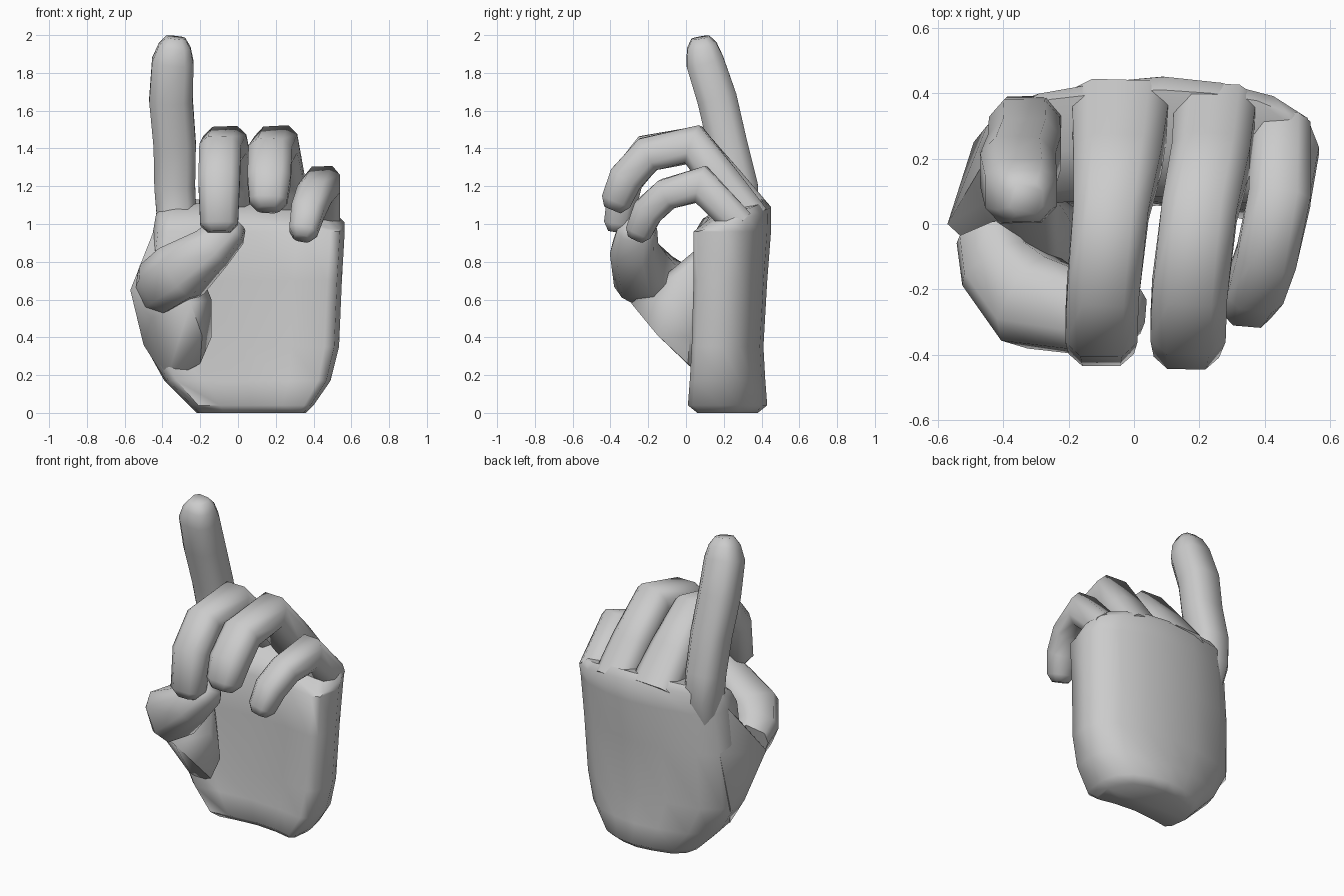
import bpy, bmesh, math
from mathutils import Vector

cube = bpy.data.objects.get("Cube")
if cube:
    bpy.data.objects.remove(cube, do_unlink=True)

GREY = (0.6, 0.6, 0.6, 1.0)
skin = bpy.data.materials.new("plain grey")
skin.use_nodes = True
skin.diffuse_color = GREY
bsdf = skin.node_tree.nodes["Principled BSDF"]
bsdf.inputs["Base Color"].default_value = GREY
bsdf.inputs["Roughness"].default_value = 0.7


def finish(name, bm):
    """Turn a bmesh into a smooth shaded grey object."""
    bmesh.ops.recalc_face_normals(bm, faces=bm.faces)
    mesh = bpy.data.meshes.new(name)
    bm.to_mesh(mesh)
    bm.free()
    mesh.materials.append(skin)
    obj = bpy.data.objects.new(name, mesh)
    bpy.context.collection.objects.link(obj)
    bpy.ops.object.select_all(action='DESELECT')
    obj.select_set(True)
    bpy.context.view_layer.objects.active = obj
    bpy.ops.object.shade_smooth_by_angle(angle=math.radians(55))


def loft(name, rings):
    """Skin a stack of equal rings and cap both ends."""
    bm = bmesh.new()
    loops = [[bm.verts.new(p) for p in ring] for ring in rings]
    n = len(loops[0])
    for a, b in zip(loops, loops[1:]):
        for i in range(n):
            j = (i + 1) % n
            bm.faces.new((a[i], a[j], b[j], b[i]))
    bm.faces.new(loops[0][::-1])
    bm.faces.new(loops[-1])
    finish(name, bm)


def hull(name, points):
    """Faceted mound wrapped around a few points."""
    bm = bmesh.new()
    for p in points:
        bm.verts.new(p)
    bmesh.ops.convex_hull(bm, input=bm.verts)
    bmesh.ops.delete(bm, geom=[v for v in bm.verts if not v.link_faces], context='VERTS')
    finish(name, bm)


# Rounded box section shared by all digits
SECTION = [(1, -.5), (1, .5), (.58, 1), (-.58, 1),
           (-1, .5), (-1, -.5), (-.58, -1), (.58, -1)]


def digit(name, path, side=(1, 0, 0)):
    """Path items: x, y, z, half width, half depth. The tip is rounded off."""
    pts = [Vector(p[:3]) for p in path]
    rings = []
    for i, p in enumerate(path):
        t_in = (pts[i] - pts[max(i - 1, 0)]).normalized()
        t_out = (pts[min(i + 1, len(pts) - 1)] - pts[i]).normalized()
        tangent = (t_in + t_out).normalized()
        across = Vector(side)
        across = (across - tangent * across.dot(tangent)).normalized()
        depth = tangent.cross(across)
        miter = 1 / max(tangent.dot(t_out if i == 0 else t_in), .8)
        w, d = p[3], p[4] * miter
        rings.append([pts[i] + across * w * u + depth * d * v for u, v in SECTION])
    centre = pts[-1] + tangent * path[-1][4] * .6
    rings.append([centre + (q - pts[-1]) * .6 for q in rings[-1]])
    loft(name, rings)


# Palm: one outline, domed at the back and hollow in front, scaled per height
OUTLINE = [(-1, .45), (-.94, .67), (-.72, .86), (-.3, .96), (.05, 1), (.4, .95),
           (.72, .84), (.93, .66), (1, .42), (.95, .06), (.85, 0),
           (.5, .07), (0, .11), (-.5, .07), (-.85, .02), (-.95, .12)]
LEVELS = [(0, -.22, .36, .06, .38), (.04, -.26, .4, .01, .43),
          (.17, -.39, .49, .02, .42), (.35, -.49, .535, .03, .41),
          (.7, -.48, .55, .04, .43), (.96, -.45, .565, .04, .45),
          (1.09, -.43, .565, .08, .45), (1.13, -.38, .5, .2, .41)]
palm = []
for z, x0, x1, y0, y1 in LEVELS:
    mid, half = (x0 + x1) / 2, (x1 - x0) / 2
    palm.append([Vector((mid + half * u, y0 + (y1 - y0) * v, z)) for u, v in OUTLINE])
# Knuckle line drops toward the little finger and toward the front
for ring in palm[-2:]:
    for p in ring:
        p.z -= .06 * max(0, p.x - .2) / .35 + .3 * max(0, .3 - p.y)
loft("palm", palm)

# Raised index finger
digit("index_finger", [(-.32, .24, .88, .09, .1), (-.325, .28, 1.04, .105, .11),
                       (-.335, .275, 1.2, .108, .105),
                       (-.335, .22, 1.42, .112, .105), (-.355, .165, 1.66, .115, .105),
                       (-.345, .1, 1.86, .11, .1), (-.335, .085, 1.94, .085, .08)])

# Curled fingers
digit("middle_finger", [(-.04, .375, 1.04, .15, .09), (-.05, .2, 1.23, .135, .1),
                        (-.07, .04, 1.42, .115, .09), (-.095, -.2, 1.38, .11, .09),
                        (-.1, -.32, 1.23, .11, .09), (-.1, -.36, 1.0, .1, .075)])
digit("ring_finger", [(.25, .36, 1.02, .125, .09), (.235, .2, 1.21, .12, .1),
                      (.2, .04, 1.42, .115, .09), (.17, -.2, 1.37, .115, .09),
                      (.165, -.32, 1.24, .115, .09), (.16, -.37, 1.12, .1, .08)])
digit("little_finger", [(.45, .285, 1.0, .09, .08), (.445, .08, 1.21, .095, .085),
                        (.405, -.1, 1.16, .092, .08), (.37, -.2, 1.07, .088, .08),
                        (.345, -.25, .96, .075, .07)])

# Fleshy thumb base and the web up to the index finger
hull("thumb_base", [(-.38, .1, .17), (-.49, .25, .35), (-.5, .12, .36),
                    (-.51, .05, .48), (-.57, 0, .65), (-.46, -.1, .5), (-.25, -.29, .58),
                    (-.19, -.15, .41), (-.2, .01, .26), (-.14, .02, .4), (-.14, -.08, .6),
                    (-.43, .08, .84), (-.44, .22, .98), (-.45, .3, .7),
                    (-.28, .12, .92), (-.22, .05, .8)])

# Thumb reaching across to the middle fingertip
digit("thumb", [(-.43, -.03, .65, .1, .12), (-.4, -.13, .68, .12, .14),
                (-.3, -.24, .75, .145, .15), (-.14, -.275, .87, .12, .11),
                (-.04, -.26, .97, .1, .09)], side=(.3, 1, 0))
